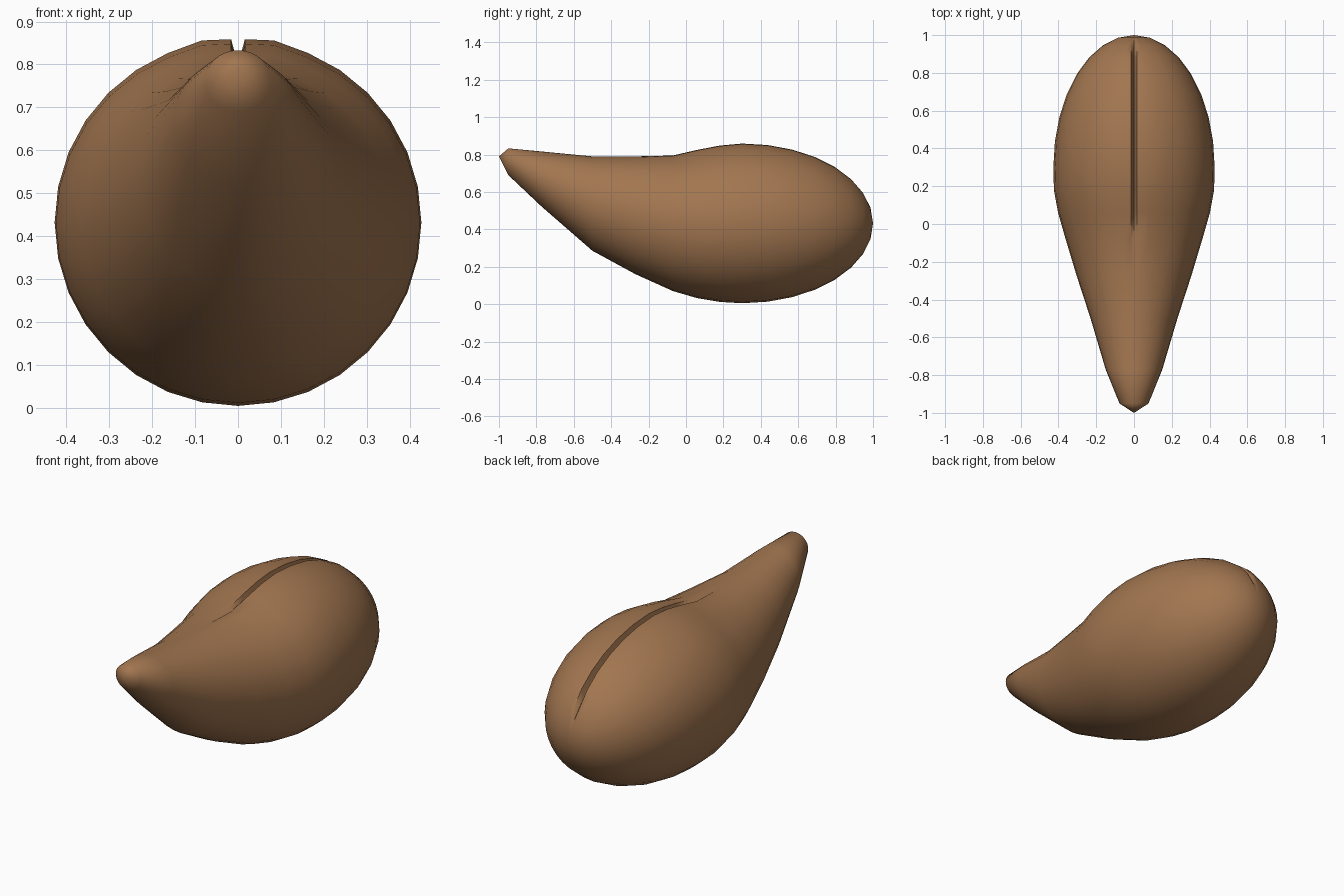
import bpy, bmesh, math
from math import sin, cos, pi, radians

if "Cube" in bpy.data.objects:
    bpy.data.objects.remove(bpy.data.objects["Cube"], do_unlink=True)

# Single brown skin colour
brown = bpy.data.materials.new("seed brown")
brown.use_nodes = True
colour = (0.36, 0.18, 0.08, 1)
brown.diffuse_color = colour
brown.node_tree.nodes["Principled BSDF"].inputs["Base Color"].default_value = colour

# Tapered neck sections: y, bottom z, top z, half width, groove depth
sections = [
    (-0.95, 0.69, 0.833, 0.077, 0),
    (-0.77, 0.52, 0.816, 0.15, 0),
    (-0.50, 0.285, 0.79, 0.23, 0),
    (-0.27, 0.16, 0.79, 0.305, 0),
    (-0.07, 0.07, 0.795, 0.365, 0.012),
    (0.06, 0.032, 0.825, 0.402, 0.05),
    (0.18, 0.012, 0.848, 0.424, 0.06),
]
# Rounded rear half: stretched hemisphere
R, LENGTH, MID = 0.427, 0.7, 0.3
STEP = pi / 16
for k in range(8):
    r = R * cos(k * STEP)
    depth = 0.06 if k < 6 else 0.035 if k == 6 else 0
    sections.append((MID + LENGTH * sin(k * STEP), 0.432 - r, 0.432 + r, r, depth))

# Ring angles measured from the top; the narrow crease sits at zero
bm = bmesh.new()


def make_ring(y, bottom, top, width, depth):
    centre, height = (top + bottom) / 2, (top - bottom) / 2
    lip = math.asin(min(0.016 / width, 0.12))
    angles = [0, lip] + [i * STEP for i in range(1, 32)] + [-lip]
    ring = []
    for i, a in enumerate(angles):
        scale = 1
        if i == 0:
            scale = 1 - depth / height      # floor of the crease
        elif i in (2, 32) and depth:
            scale = 1.012                   # swollen edges beside the crease
        ring.append(bm.verts.new((width * sin(a) * scale, y,
                                  centre + height * cos(a) * scale)))
    return ring


rings = [make_ring(*s) for s in sections]
n = len(rings[0])
for a, b in zip(rings, rings[1:]):
    for i in range(n):
        j = (i + 1) % n
        bm.faces.new((a[i], a[j], b[j], b[i]))

# Pointed tip and rounded rear pole
for ring, pole in ((rings[0], (0, -1, 0.79)), (rings[-1], (0, 1, 0.432))):
    p = bm.verts.new(pole)
    for i in range(n):
        bm.faces.new((ring[i], ring[(i + 1) % n], p))
bmesh.ops.recalc_face_normals(bm, faces=bm.faces)

mesh = bpy.data.meshes.new("seed_body")
bm.to_mesh(mesh)
bm.free()
mesh.materials.append(brown)
body = bpy.data.objects.new("seed_body", mesh)
bpy.context.collection.objects.link(body)
bpy.context.view_layer.objects.active = body
body.select_set(True)
bpy.ops.object.shade_smooth_by_angle(angle=radians(60))
